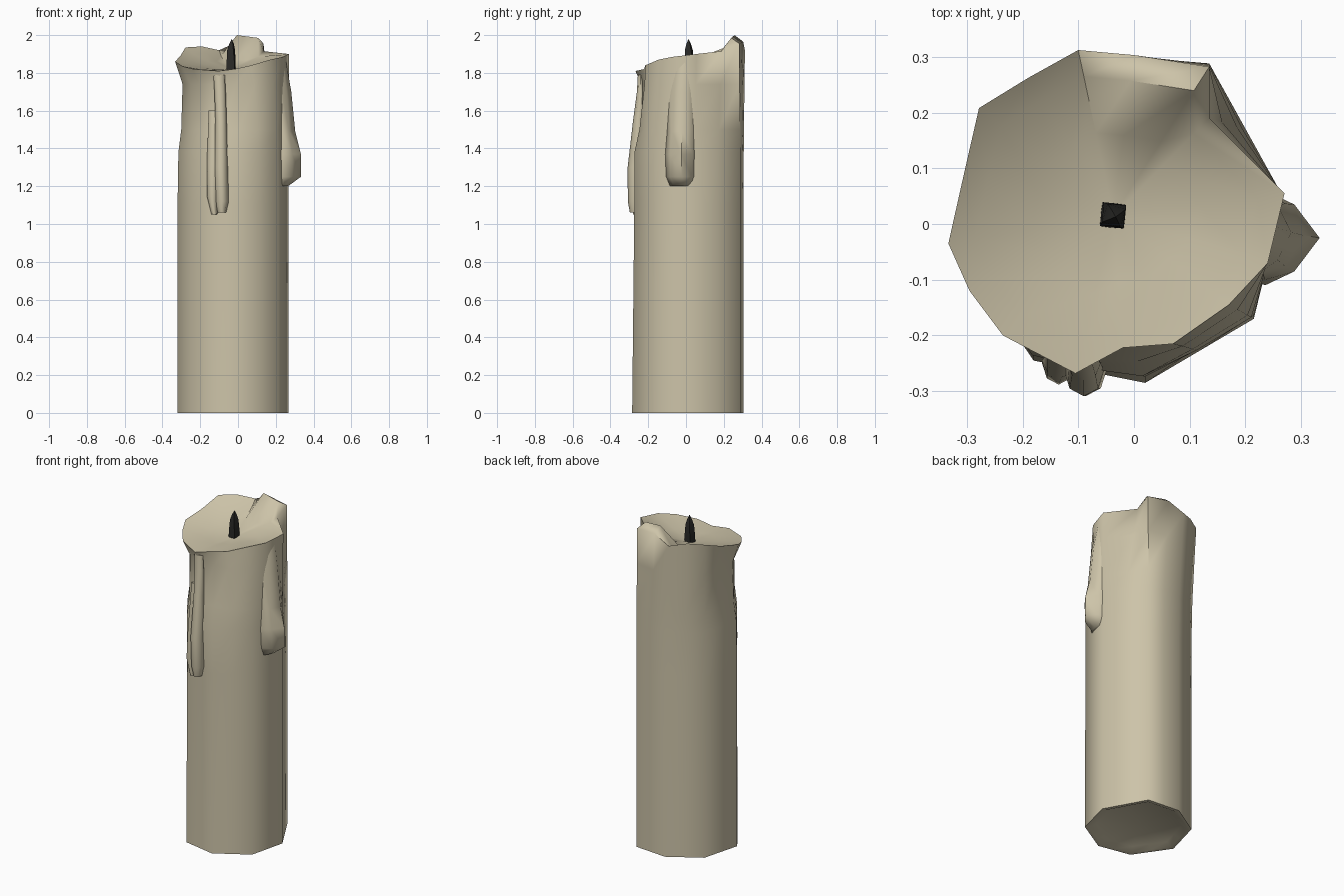
import bpy, math
from mathutils import Vector

if "Cube" in bpy.data.objects:
    bpy.data.objects.remove(bpy.data.objects["Cube"])

AXIS = Vector((-0.037, 0.015, 0))      # wick position


def material(name, rgb):
    m = bpy.data.materials.new(name)
    m.diffuse_color = (*rgb, 1)
    m.use_nodes = True
    m.node_tree.nodes["Principled BSDF"].inputs["Base Color"].default_value = m.diffuse_color
    return m


wax = material("beige wax", (0.61, 0.55, 0.395))
char = material("charred wick", (0.022, 0.022, 0.02))


def loft(name, rings, mat, angle):
    """Skin a list of equal rings; single-point rings close the ends as fans."""
    verts, faces, idx = [], [], []
    for r in rings:
        idx.append(list(range(len(verts), len(verts) + len(r))))
        verts += [tuple(p) for p in r]
    n = max(len(r) for r in rings)
    for a, b in zip(idx, idx[1:]):
        for i in range(n):
            j = (i + 1) % n
            if len(a) == 1:
                faces.append((a[0], b[j], b[i]))
            elif len(b) == 1:
                faces.append((a[i], a[j], b[0]))
            else:
                faces.append((a[i], a[j], b[j], b[i]))
    me = bpy.data.meshes.new(name)
    me.from_pydata(verts, [], faces)
    me.materials.append(mat)
    ob = bpy.data.objects.new(name, me)
    bpy.context.collection.objects.link(ob)
    bpy.ops.object.select_all(action='DESELECT')
    ob.select_set(True)
    bpy.context.view_layer.objects.active = ob
    bpy.ops.object.shade_smooth_by_angle(angle=math.radians(angle))


# Irregular octagonal shaft, counter-clockwise from the right
corners = [(0.268, 0.048), (0.135, 0.288), (-0.07, 0.305), (-0.258, 0.19),
           (-0.32, -0.04), (-0.18, -0.245), (0.02, -0.285), (0.215, -0.17)]

# Melted rim, one point per shaft corner and per shaft edge middle
rim = [Vector(p) for p in (
    (0.27, 0.055, 1.90), (0.135, 0.19, 1.915), (0.135, 0.282, 1.955), (0.0, 0.303, 1.965),
    (-0.10, 0.312, 1.92), (-0.19, 0.262, 1.94), (-0.278, 0.208, 1.935), (-0.305, 0.09, 1.89),
    (-0.333, -0.035, 1.86), (-0.295, -0.12, 1.835), (-0.235, -0.20, 1.82), (-0.105, -0.268, 1.81),
    (-0.02, -0.222, 1.82), (0.07, -0.215, 1.84), (0.17, -0.145, 1.87), (0.24, -0.07, 1.885))]


def shaft(z, scale=1.0, front=1.0):
    pts = []
    for i, c in enumerate(corners):
        a, b = Vector((*c, 0)), Vector((*corners[(i + 1) % 8], 0))
        pts += [a, (a + b) / 2]
    out = []
    for p in pts:
        q = AXIS.lerp(p, scale)
        out.append(Vector((q.x, q.y * front if q.y < 0 else q.y, z)))
    return out


def neck(z, t, pinch):
    """Blend from shaft to rim, pinched on the left and front-left side."""
    out = []
    for i, (a, b) in enumerate(zip(shaft(z), rim)):
        p = a.lerp(b, t)
        if 7 <= i <= 12:
            p = AXIS.lerp(p, pinch)
        out.append(Vector((p.x, p.y, z)))
    return out


def pool(t, drop, lifts={}):
    """Ring inside the rim: t of the way out, keeping 'drop' of its height."""
    out = []
    for i, p in enumerate(rim):
        q = AXIS.lerp(p, t)
        q.z = lifts.get(i, 1.82 + (p.z - 1.82) * drop)
        out.append(q)
    return out


# Wax body: shallow hollow base, shaft, pinched neck, rim with back peaks, melt pool
loft("candle_body", [
    [Vector((-0.03, 0.01, 0.025))], shaft(0.02, 0.8), shaft(0, 0.93), shaft(0),
    shaft(1.1, 1, 0.96), neck(1.38, 0.1, 0.98), neck(1.5, 0.25, 0.92),
    neck(1.74, 0.65, 0.88), rim,
    pool(0.84, 0.7, {2: 1.985, 3: 2.0, 0: 1.895}), pool(0.5, 0.35),
    [AXIS + Vector((0, 0, 1.815))]], wax, 60)


def drip(name, path, normal, power=1.0):
    """Wax run: path rows are (x, y, z, half width, bulge)."""
    n = Vector(normal)
    t = Vector((0, 0, 1)).cross(n)
    rings = []
    for x, y, z, w, d in path:
        ring = []
        for k in range(8):
            a = math.tau * k / 8
            s = math.sin(a)
            s = math.copysign(abs(s) ** power, s)
            # t x n points down, so the ring is run backwards for outward faces
            ring.append(Vector((x, y, z)) - t * w * math.cos(a) + n * d * s)
        rings.append(ring[::-1])
    ends = [[sum(r, Vector()) / 8] for r in (rings[0], rings[-1])]
    loft(name, [ends[0]] + rings + [ends[1]], wax, 65)


# Front runs: a long narrow one and a shorter side blob
drip("front_drip", [
    (-0.085, -0.262, 1.06, 0.022, 0.035), (-0.085, -0.262, 1.12, 0.036, 0.046),
    (-0.09, -0.262, 1.3, 0.036, 0.047), (-0.09, -0.25, 1.55, 0.03, 0.03),
    (-0.095, -0.24, 1.7, 0.03, 0.02), (-0.10, -0.24, 1.79, 0.03, 0.015)], (0, -1, 0))
drip("front_side_drip", [
    (-0.125, -0.25, 1.05, 0.015, 0.03), (-0.135, -0.25, 1.15, 0.03, 0.038),
    (-0.13, -0.245, 1.32, 0.035, 0.03), (-0.125, -0.23, 1.6, 0.03, 0.01)], (0, -1, 0))

# Right run: a broad ridge swelling towards its lower end
drip("right_drip", [
    (0.235, -0.025, 1.20, 0.06, 0.03), (0.235, -0.025, 1.25, 0.08, 0.098),
    (0.235, -0.025, 1.37, 0.085, 0.098), (0.235, -0.02, 1.49, 0.08, 0.068),
    (0.23, -0.015, 1.70, 0.07, 0.052), (0.215, -0.005, 1.86, 0.06, 0.04)], (1, 0, 0), 1.8)


# Wick: tapered, slightly twisted square stick
def square(x, y, z, r, turn):
    return [Vector((x + r * math.cos(a), y + r * math.sin(a), z))
            for a in (turn + math.tau * k / 4 for k in range(4))]


loft("wick", [
    [Vector((-0.038, 0.015, 1.79))], square(-0.038, 0.015, 1.79, 0.031, 0.7),
    square(-0.037, 0.016, 1.86, 0.029, 0.65), square(-0.036, 0.015, 1.92, 0.024, 0.5),
    square(-0.034, 0.014, 1.955, 0.013, 0.5), [Vector((-0.033, 0.013, 1.98))]], char, 50)
